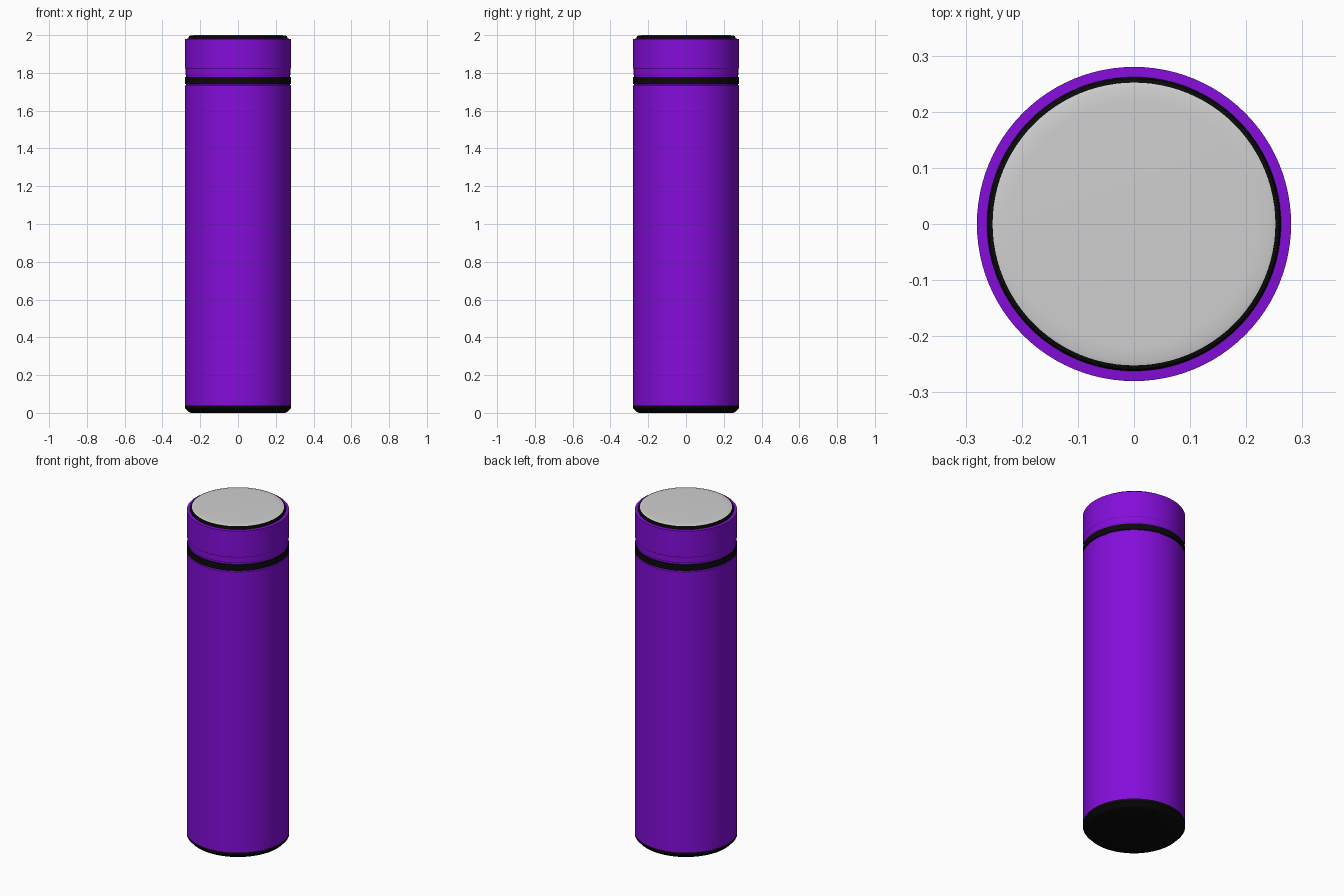
import bpy, bmesh, math

cube = bpy.data.objects.get("Cube")
if cube:
    bpy.data.objects.remove(cube)

SIDES = 96
R = 0.28


def material(name, rgb):
    mat = bpy.data.materials.new(name)
    mat.use_nodes = True
    mat.diffuse_color = (*rgb, 1)
    mat.node_tree.nodes["Principled BSDF"].inputs["Base Color"].default_value = (*rgb, 1)
    return mat


def lathe(name, profile, mat):
    """Spin a (radius, height) profile, listed bottom to top, around z."""
    bm = bmesh.new()
    rings = []
    for r, z in profile:
        if r == 0:
            rings.append([bm.verts.new((0, 0, z))] * SIDES)
        else:
            angles = [math.tau * i / SIDES for i in range(SIDES)]
            rings.append([bm.verts.new((r * math.cos(a), r * math.sin(a), z)) for a in angles])
    for low, high in zip(rings, rings[1:]):
        for i in range(SIDES):
            j = (i + 1) % SIDES
            corners = dict.fromkeys((low[i], low[j], high[j], high[i]))
            bm.faces.new(list(corners))
    mesh = bpy.data.meshes.new(name)
    bm.to_mesh(mesh)
    bm.free()
    mesh.materials.append(mat)
    obj = bpy.data.objects.new(name, mesh)
    bpy.context.collection.objects.link(obj)
    bpy.ops.object.select_all(action="DESELECT")
    obj.select_set(True)
    bpy.context.view_layer.objects.active = obj
    bpy.ops.object.shade_smooth_by_angle(angle=math.radians(30))
    return obj


purple = material("purple", (0.23, 0.004, 0.7))
black = material("black", (0.003, 0.003, 0.003))
grey = material("light grey", (0.63, 0.63, 0.63))

# Chamfered foot
lathe("base", [(0, 0), (0.25, 0), (0.262, 0.006), (R, 0.025), (R, 0.04), (0, 0.04)], black)

# Main flask wall with a recessed neck under the lid
lathe("body", [(0, 0.04), (R, 0.04), (R, 1.734), (0.274, 1.738),
               (0.274, 1.79), (0, 1.79)], purple)

# Seal between body and lid
lathe("seal_ring", [(0.27, 1.741), (R, 1.741), (R, 1.777), (0.27, 1.777)], black)

# Lid
lathe("lid", [(0, 1.785), (0.274, 1.785), (0.277, 1.79), (0.277, 1.82), (R, 1.825),
              (R, 1.98), (0.255, 1.982), (0, 1.982)], purple)

# Rim and softly domed inlay on top
lathe("top_rim", [(0.262, 1.98), (0.262, 1.989), (0.259, 1.994), (0.252, 1.997), (0.24, 1.997)], black)
lathe("top_disc", [(0.252, 1.99), (0.252, 1.997), (0.245, 1.999), (0.22, 2.0), (0, 2.0)], grey)
